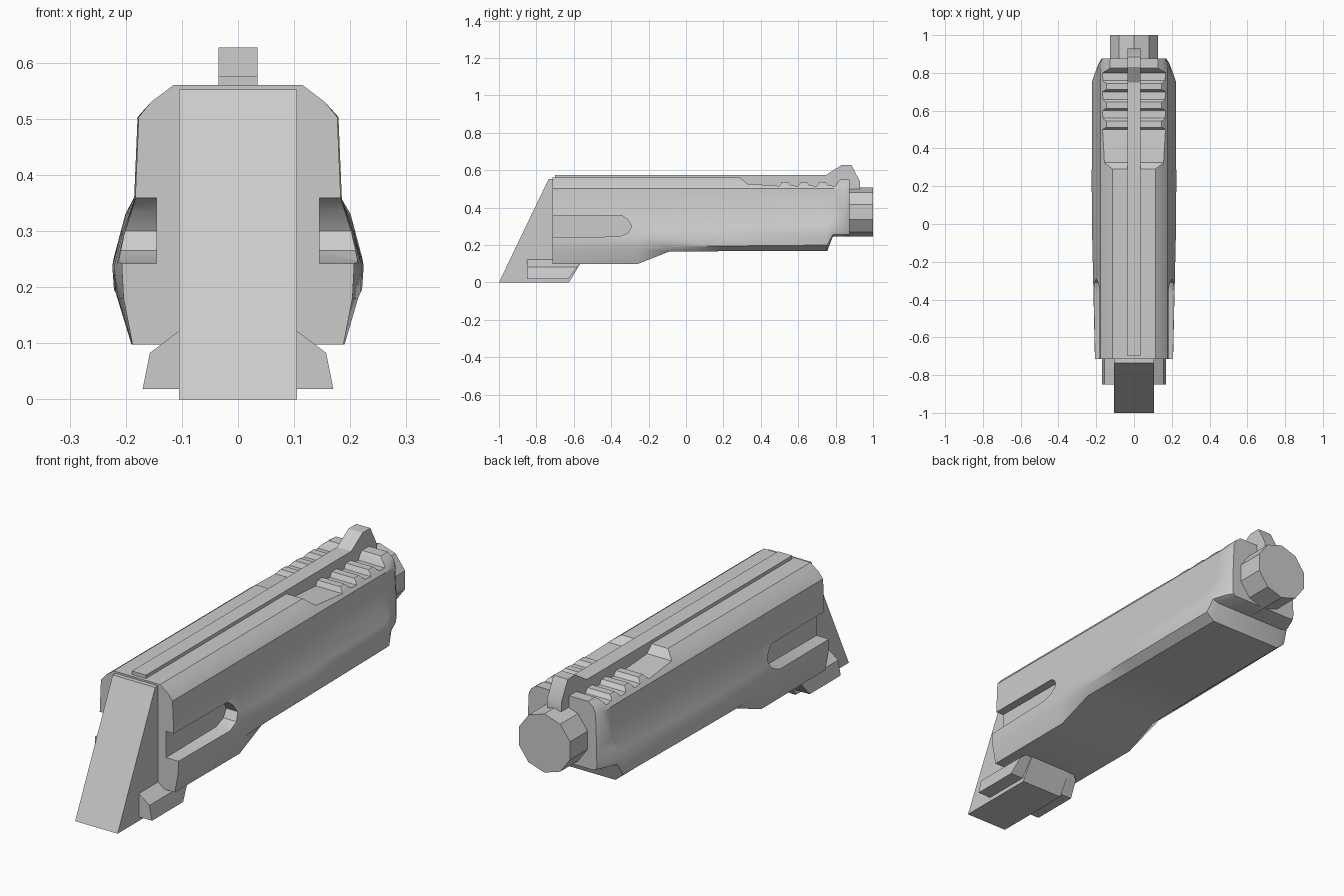
import bpy, bmesh, math

if "Cube" in bpy.data.objects:
    bpy.data.objects.remove(bpy.data.objects["Cube"])


def make(name, verts, faces, smooth=True):
    me = bpy.data.meshes.new(name)
    me.from_pydata(verts, [], faces)
    bm = bmesh.new()
    bm.from_mesh(me)
    bmesh.ops.recalc_face_normals(bm, faces=bm.faces)
    bm.to_mesh(me)
    bm.free()
    ob = bpy.data.objects.new(name, me)
    bpy.context.collection.objects.link(ob)
    if smooth:
        shade(ob)
    return ob


def shade(ob, angle=32):
    bpy.ops.object.select_all(action='DESELECT')
    ob.select_set(True)
    bpy.context.view_layer.objects.active = ob
    bpy.ops.object.shade_smooth_by_angle(angle=math.radians(angle))


def loft(name, rings, smooth=True):
    """Skin closed rings of equal length and cap both ends."""
    n = len(rings[0])
    verts = [v for r in rings for v in r]
    faces = [list(range(n)), list(range(n * (len(rings) - 1), n * len(rings)))]
    for k in range(len(rings) - 1):
        for i in range(n):
            j = (i + 1) % n
            faces.append([k * n + i, k * n + j, (k + 1) * n + j, (k + 1) * n + i])
    return make(name, verts, faces, smooth)


def side_profile(name, pts, x0, x1, smooth=True):
    """Extrude a (y, z) outline across x."""
    return loft(name, [[(x, y, z) for y, z in pts] for x in (x0, x1)], smooth)


def cut(target, cutter):
    cutter.hide_render = True
    m = target.modifiers.new("cut", 'BOOLEAN')
    m.operation = 'DIFFERENCE'
    m.solver = 'EXACT'
    m.object = cutter
    bpy.context.view_layer.objects.active = target
    bpy.ops.object.modifier_apply(modifier=m.name)
    bpy.data.objects.remove(cutter)


def section(y, w, zw, zl, wb, zb, wu=0.18):
    half = [(0.115, 0.56), (0.155, 0.53), (wu - 0.003, 0.503), (wu + 0.003, 0.36),
            (wu + (w - wu) * 0.65, zw + 0.055), (w, zw), (w - 0.003, zl), (wb, zb)]
    return [(x, y, z) for x, z in half] + [(-x, y, z) for x, z in reversed(half)]


# Main slide body, lofted front to back
body = loft("slide_body", [
    section(-0.715, 0.207, 0.237, 0.18, 0.188, 0.098),
    section(-0.26, 0.217, 0.237, 0.18, 0.19, 0.098),
    section(-0.09, 0.221, 0.237, 0.19, 0.185, 0.165),
    section(0.20, 0.224, 0.237, 0.195, 0.18, 0.167),
    section(0.755, 0.222, 0.25, 0.20, 0.18, 0.167),
    section(0.785, 0.212, 0.275, 0.255, 0.18, 0.245),
    section(0.85, 0.187, 0.275, 0.257, 0.165, 0.247, 0.182),
    section(0.875, 0.172, 0.275, 0.257, 0.155, 0.25, 0.168),
], False)

# Long side notches
notch = [(-0.9, 0.24), (-0.36, 0.245), (-0.31, 0.265), (-0.29, 0.30),
         (-0.31, 0.335), (-0.34, 0.357), (-0.9, 0.36)]
for s in (1, -1):
    cut(body, side_profile("notch_cutter", notch, s * 0.145, s * 0.4, False))

# Rear top recess with saw-tooth grip ridges
teeth = [(0.29, 0.7), (0.29, 0.562), (0.325, 0.528)]
for y in (0.50, 0.60, 0.70, 0.80):
    teeth += [(y, 0.516), (y + 0.012, 0.537), (y + 0.045, 0.537), (y + 0.06, 0.518)]
teeth = teeth[:-2] + [(0.825, 0.55), (0.95, 0.55), (0.95, 0.7)]
cut(body, side_profile("ridge_cutter", teeth, -0.3, 0.3, False))
shade(body)

# Slanted front blade
side_profile("front_blade", [(-1, 0), (-0.735, 0.552), (-0.66, 0.552),
                             (-0.56, 0.11), (-0.625, 0)], -0.105, 0.105)

# Small fins at the foot of the blade
fin = [(0.09, 0.018), (0.17, 0.018), (0.157, 0.083), (0.105, 0.122), (0.09, 0.122)]
for s, side in ((1, "right"), (-1, "left")):
    front = [(s * x, -0.85, z) for x, z in fin]
    back = [(s * x, -0.63 + (z - 0.018) * 0.75, z) for x, z in fin]
    loft("fin_" + side, [front, back])

# Top rail with the raised sight at the back
side_profile("top_rail", [(-0.70, 0.54), (-0.70, 0.575), (0.75, 0.575), (0.83, 0.627),
                          (0.885, 0.627), (0.93, 0.54), (0.93, 0.50), (0.3, 0.50)],
             -0.035, 0.035)

# Round stub at the back
ring = [(0.133 * math.cos(a), 0.376 + 0.131 * math.sin(a))
        for a in (math.tau * (i + 0.5) / 10 for i in range(10))]
loft("rear_stub", [[(x, y, z) for x, z in ring] for y in (0.80, 1.0)])
